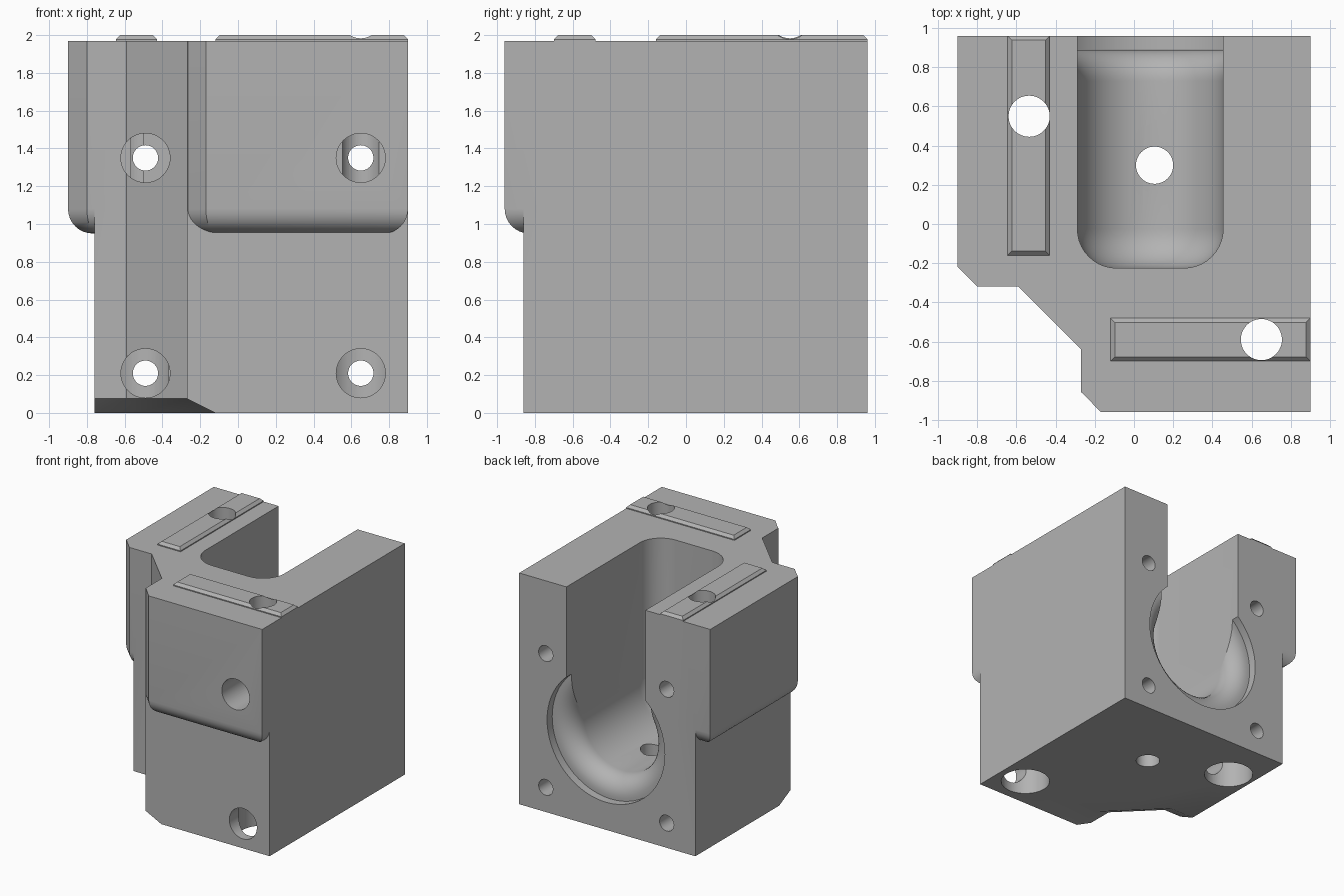
import bpy, bmesh, math
from mathutils import Matrix, Vector

cube = bpy.data.objects.get("Cube")
if cube:
    bpy.data.objects.remove(cube, do_unlink=True)

grey = bpy.data.materials.new("plain_grey")
grey.use_nodes = True
grey.diffuse_color = (0.45, 0.45, 0.45, 1)
grey.node_tree.nodes["Principled BSDF"].inputs["Base Color"].default_value = (0.45, 0.45, 0.45, 1)

TOP = 1.97


def finish(name, bm):
    bmesh.ops.recalc_face_normals(bm, faces=bm.faces)
    mesh = bpy.data.meshes.new(name)
    bm.to_mesh(mesh)
    bm.free()
    mesh.materials.append(grey)
    obj = bpy.data.objects.new(name, mesh)
    bpy.context.collection.objects.link(obj)
    return obj


def loft(rings):
    """Closed solid through outlines of equal length, given as (points, height)."""
    bm = bmesh.new()
    loops = [[bm.verts.new((x, y, z)) for x, y in pts] for pts, z in rings]
    n = len(loops[0])
    for low, high in zip(loops, loops[1:]):
        for i in range(n):
            j = (i + 1) % n
            bm.faces.new((low[i], low[j], high[j], high[i]))
    bm.faces.new(loops[0])
    bm.faces.new(loops[-1])
    return bm


def pad(name, outline, z, radius):
    """Prism with rounded lower edges; the last outline edge stays sharp."""
    bm = loft([(outline, z), (outline, TOP)])
    bm.verts.ensure_lookup_table()
    n = len(outline)
    edges = [bm.edges.get((bm.verts[i], bm.verts[i + 1])) for i in range(n - 1)]
    bmesh.ops.bevel(bm, geom=edges, offset=radius, segments=8, profile=0.5,
                    affect='EDGES', clamp_overlap=False)
    return finish(name, bm)


def rect(x0, x1, y0, y1, inset=0):
    return [(x0 + inset, y0 + inset), (x1 - inset, y0 + inset),
            (x1 - inset, y1 - inset), (x0 + inset, y1 - inset)]


def rail(name, *box):
    return finish(name, loft([(rect(*box), 1.9), (rect(*box), TOP + 0.008),
                              (rect(*box, 0.022), 2.0)]))


def drill(name, start, end, radius):
    a, b = Vector(start), Vector(end)
    bm = bmesh.new()
    turn = (b - a).to_track_quat('Z', 'Y').to_matrix().to_4x4()
    bmesh.ops.create_cone(bm, cap_ends=True, segments=48, radius1=radius, radius2=radius,
                          depth=(b - a).length, matrix=Matrix.Translation((a + b) / 2) @ turn)
    return finish(name, bm)


def arc(cx, cy, r, a0, a1, steps=10):
    return [(cx + r * math.cos(math.radians(a0 + (a1 - a0) * i / steps)),
             cy + r * math.sin(math.radians(a0 + (a1 - a0) * i / steps)))
            for i in range(steps + 1)]


def combine(target, tool, operation):
    mod = target.modifiers.new(operation.lower(), 'BOOLEAN')
    mod.object, mod.operation, mod.solver = tool, operation, 'EXACT'
    deps = bpy.context.evaluated_depsgraph_get()
    mesh = bpy.data.meshes.new_from_object(target.evaluated_get(deps))
    target.modifiers.clear()
    target.data = mesh
    bpy.data.objects.remove(tool, do_unlink=True)


# Main block with a stepped corner, chamfered underneath
wall = [(0.9, 0.96), (-0.76, 0.96), (-0.76, -0.32), (-0.59, -0.32),
        (-0.27, -0.64), (-0.27, -0.86), (0.9, -0.86)]
foot = [(0.9, 0.96), (-0.76, 0.96), (-0.76, -0.17), (-0.53, -0.17),
        (-0.12, -0.58), (-0.12, -0.86), (0.9, -0.86)]
body = finish("housing_block", loft([(foot, 0), (wall, 0.075), (wall, TOP)]))

# Thicker upper pads and the rails on top
side = pad("side_pad", [(-0.6, 0.96), (-0.9, 0.96), (-0.9, -0.22), (-0.8, -0.32),
                        (-0.6, -0.32)], 0.95, 0.13)
front = pad("front_pad", [(-0.27, -0.65), (-0.27, -0.855), (-0.17, -0.96), (0.9, -0.96),
                          (0.9, -0.65)], 0.95, 0.13)
rails = [rail("side_rail", -0.645, -0.43, -0.16, 0.96),
         rail("front_rail", -0.12, 0.9, -0.70, -0.48)]
for part in [side, front] + rails:
    combine(body, part, 'UNION')

# Round bore: blind rounded end, flared mouth and shallow rim recess
CX, CZ, R = 0.083, 0.79, 0.372
inner = arc(R - 0.2, -0.025, 0.2, -90, 0)
profile = ([(0, -0.225)] + inner + arc(R + 0.16, 0.73, 0.16, 180, 90)
           + [(0.555, 0.89), (0.555, 1.1), (0, 1.1)])
bm = bmesh.new()
verts = [bm.verts.new((CX + r, y, CZ)) for r, y in profile]
edges = [bm.edges.new(pair) for pair in zip(verts, verts[1:])]
bmesh.ops.spin(bm, geom=verts + edges, cent=(CX, 0, CZ), axis=(0, 1, 0),
               angle=2 * math.pi, steps=64)
bmesh.ops.remove_doubles(bm, verts=bm.verts, dist=0.0001)
bore = finish("bore_cutter", bm)

# Open slot above the bore
half = inner + [(R, 1.1)]
slot_outline = [(CX + r, y) for r, y in half] + [(CX - r, y) for r, y in reversed(half)]
slot = finish("slot_cutter", loft([(slot_outline, CZ), (slot_outline, 2.1)]))
cutters = [bore, slot]

# Vertical holes with wide counterbores underneath, and the drain in the bore
for x, y in ((-0.535, 0.55), (0.65, -0.59)):
    cutters.append(drill("vertical_hole", (x, y, -0.1), (x, y, 2.1), 0.105))
    cutters.append(drill("vertical_counterbore", (x, y, -0.1), (x, y, 0.4), 0.195))
cutters.append(drill("drain_hole", (0.105, 0.3, -0.1), (0.105, 0.3, 0.7), 0.095))

# Horizontal bolt holes, counterbored from the front
for x, seat in ((-0.49, 0.45), (0.65, -0.55)):
    for z in (0.21, 1.35):
        cutters.append(drill("bolt_hole", (x, -1.1, z), (x, 1.1, z), 0.067))
        cutters.append(drill("bolt_counterbore", (x, -1.1, z), (x, seat, z), 0.13))
for cutter in cutters:
    cutter.hide_render = True
    combine(body, cutter, 'DIFFERENCE')

# Smooth the round surfaces, keep the machined edges crisp
bpy.ops.object.select_all(action='DESELECT')
body.select_set(True)
bpy.context.view_layer.objects.active = body
bpy.ops.object.shade_smooth_by_angle(angle=math.radians(30))
